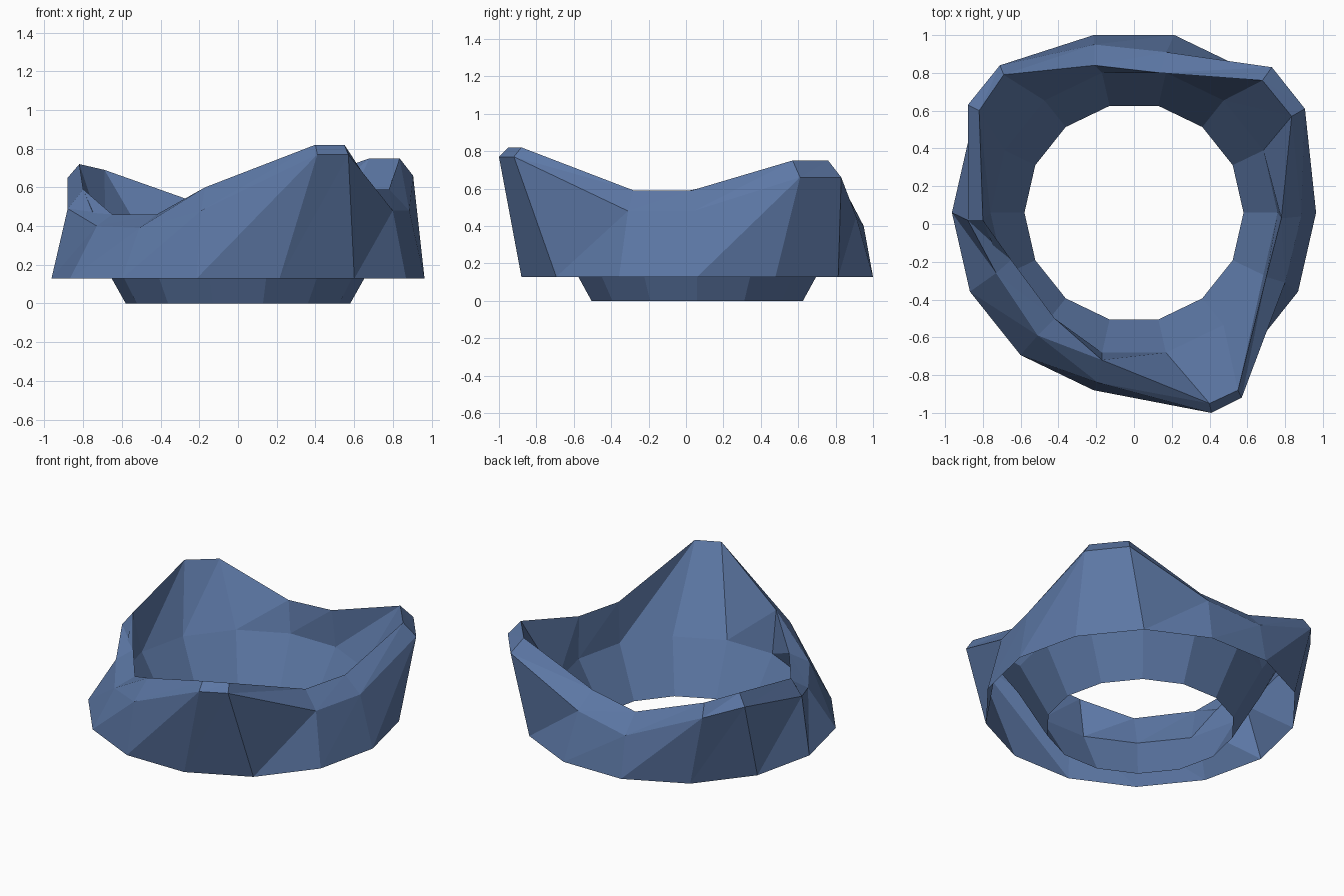
import bpy
import bmesh
from math import cos, sin, tau

SIDES = 14
CENTRE_Y = 0.06

# Remove the default object only
default_cube = bpy.data.objects.get("Cube")
if default_cube:
    bpy.data.objects.remove(default_cube, do_unlink=True)


def flat_material(name, colour):
    """One plain colour for both viewport and render."""
    material = bpy.data.materials.new(name)
    material.use_nodes = True
    material.diffuse_color = colour
    shader = next(node for node in material.node_tree.nodes
                  if node.type == "BSDF_PRINCIPLED")
    shader.inputs["Base Color"].default_value = colour
    return material


def regular_ring(radius, height):
    """Points of a level polygon, starting on the +x side."""
    angles = [tau * step / SIDES for step in range(SIDES)]
    return [(radius * cos(angle), CENTRE_Y + radius * sin(angle), height)
            for angle in angles]


def bridge(bm, lower, upper):
    """Close the band between two rings, folding each panel the same way."""
    for step in range(SIDES):
        following = (step + 1) % SIDES
        bm.faces.new((lower[step], upper[step], lower[following]))
        bm.faces.new((upper[step], upper[following], lower[following]))


# Uneven crest of the ring: inner lip, then the slightly lower outer lip
inner_lip = [
    (.78, .03, .59), (.835, .57, .75), (.68, .76, .75), (.14, .8, .56),
    (-.21, .84, .52), (-.69, .79, .69), (-.82, .6, .72), (-.8, .02, .59),
    (-.65, -.19, .46), (-.42, -.5, .46), (-.17, -.72, .6),
    (.4, -.95, .82), (.55, -.88, .82), (.7, -.28, .59),
]
outer_lip = [
    (.885, .04, .48), (.905, .61, .66), (.73, .83, .66), (.17, .91, .45),
    (-.21, .95, .4), (-.71, .84, .61), (-.88, .63, .65), (-.88, .02, .49),
    (-.73, -.26, .4), (-.51, -.59, .39), (-.19, -.84, .48),
    (.41, -1, .77), (.57, -.92, .77), (.8, -.31, .48),
]

# Funnel-shaped inner wall, crest, then the outer skirt with an open underside
sections = [
    regular_ring(radius=.58, height=0),
    regular_ring(radius=.76, height=.32),
    inner_lip,
    outer_lip,
    regular_ring(radius=.964, height=.128),
]

bm = bmesh.new()
rings = [[bm.verts.new(point) for point in section] for section in sections]
for lower, upper in zip(rings, rings[1:]):
    bridge(bm, lower, upper)

mesh = bpy.data.meshes.new("crested_ring")
bm.to_mesh(mesh)
bm.free()
mesh.materials.append(flat_material("dusty blue", (.109, .188, .381, 1)))

# Flat-shaded ring with raised corners
crested_ring = bpy.data.objects.new("crested_ring", mesh)
bpy.context.collection.objects.link(crested_ring)
